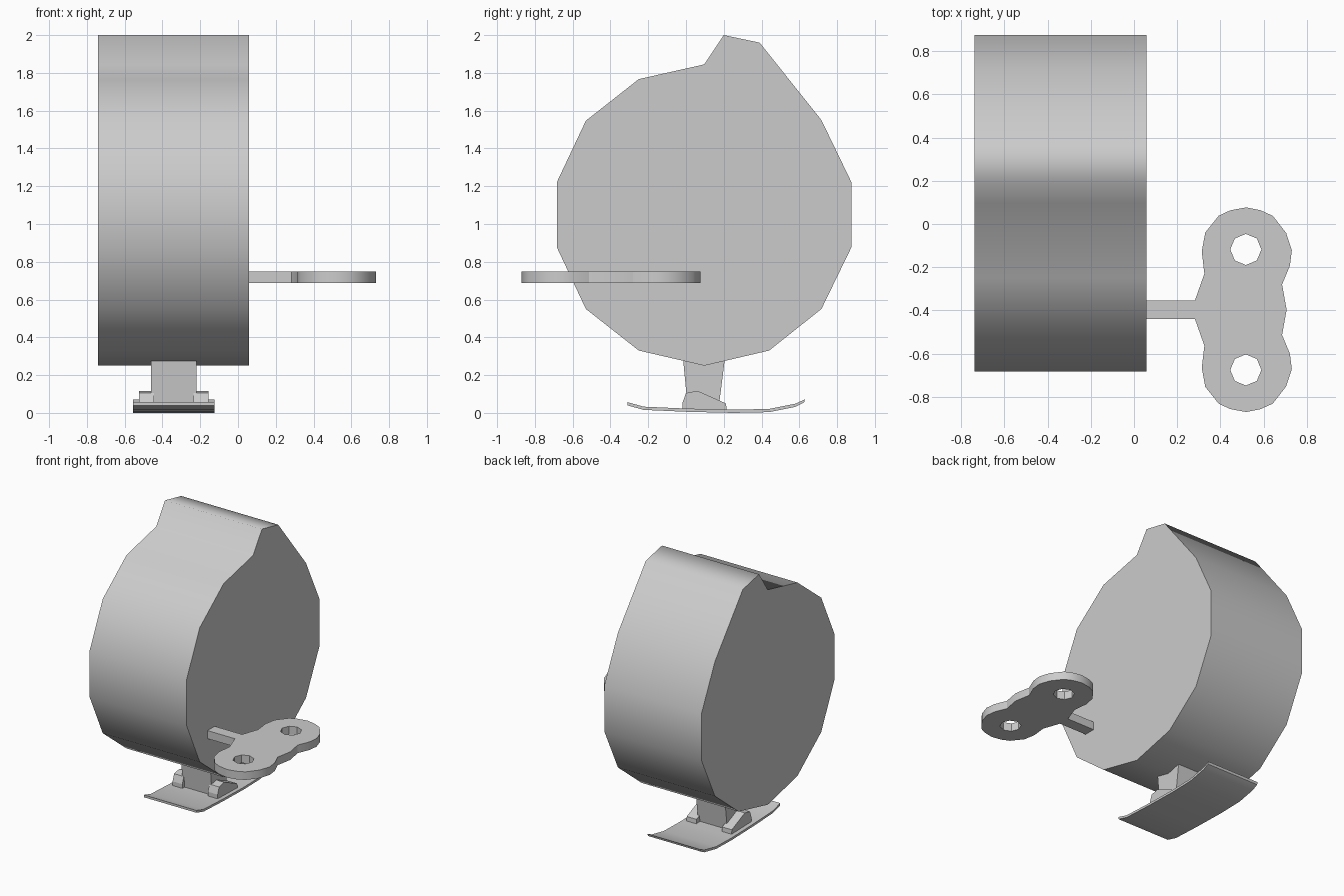
import bpy, bmesh, math

if "Cube" in bpy.data.objects:
    bpy.data.objects.remove(bpy.data.objects["Cube"])


def smooth(obj, degrees):
    bpy.ops.object.select_all(action='DESELECT')
    obj.select_set(True)
    bpy.context.view_layer.objects.active = obj
    bpy.ops.object.shade_smooth_by_angle(angle=math.radians(degrees))


def finish(bm, name, degrees=None):
    bmesh.ops.recalc_face_normals(bm, faces=bm.faces)
    mesh = bpy.data.meshes.new(name)
    bm.to_mesh(mesh)
    bm.free()
    obj = bpy.data.objects.new(name, mesh)
    bpy.context.collection.objects.link(obj)
    if degrees:
        smooth(obj, degrees)
    return obj


def side_prism(name, profile, x0, x1, degrees=None):
    """Extrude a (y, z) profile along x."""
    bm = bmesh.new()
    face = bm.faces.new([bm.verts.new((x0, y, z)) for y, z in profile])
    ext = bmesh.ops.extrude_face_region(bm, geom=[face])
    moved = [v for v in ext['geom'] if isinstance(v, bmesh.types.BMVert)]
    bmesh.ops.translate(bm, vec=(x1 - x0, 0, 0), verts=moved)
    return finish(bm, name, degrees)


# Drum body with a raised crest
side_prism("drum_body", [
    (0.2, 2.0), (0.39, 1.96), (0.717, 1.55), (0.875, 1.223), (0.875, 0.875),
    (0.717, 0.55), (0.44, 0.33), (0.097, 0.25), (-0.25, 0.33), (-0.53, 0.55),
    (-0.683, 0.875), (-0.683, 1.223), (-0.53, 1.547), (-0.25, 1.767),
    (0.097, 1.845)], -0.74, 0.057, 80)

# Leg
side_prism("leg", [(-0.015, 0.28), (0.01, 0.02), (0.172, 0.02), (0.205, 0.28)],
           -0.46, -0.22)

# Foot plate with upturned ends
sole = [(-0.31, 0.04), (-0.225, 0.016), (0, 0.006), (0.25, 0.0), (0.44, 0.004),
        (0.58, 0.032), (0.625, 0.055)]
side_prism("foot_plate", sole + [(y + (0.005 if y > 0.6 else 0), z + 0.017)
                                 for y, z in reversed(sole)],
           -0.557, -0.125, 40)

# Ankle brackets either side of the leg
for side in (-1, 1):
    a, b = -0.34 + side * 0.105, -0.34 + side * 0.185
    side_prism("ankle_bracket", [(-0.018, 0.015), (-0.018, 0.055), (0, 0.105),
                                 (0.06, 0.117), (0.212, 0.05), (0.215, 0.015)],
               min(a, b), max(a, b))

# Wind-up key: mirrored outline with two octagonal holes
MID = -0.397
half = [(0.05, 0.042), (0.282, 0.042), (0.326, 0.167), (0.314, 0.27),
        (0.33, 0.357), (0.392, 0.435), (0.445, 0.46), (0.52, 0.474),
        (0.585, 0.461), (0.643, 0.435), (0.705, 0.355), (0.731, 0.275),
        (0.722, 0.203), (0.686, 0.117)]
outline = [(x, MID + d) for x, d in half] + [(0.707, MID)]
outline += [(x, MID - d) for x, d in reversed(half)]
loops = [outline]
for s in (-1, 1):
    loops.append([(0.518 + 0.072 * math.sin(i * math.pi / 4),
                   MID + s * 0.279 + 0.072 * math.cos(i * math.pi / 4))
                  for i in range(8)])
curve = bpy.data.curves.new("key_outline", 'CURVE')
curve.dimensions = '2D'
curve.fill_mode = 'BOTH'
curve.extrude = 0.03
for loop in loops:
    spline = curve.splines.new('POLY')
    spline.points.add(len(loop) - 1)
    for p, (x, y) in zip(spline.points, loop):
        p.co = (x, y, 0, 1)
    spline.use_cyclic_u = True
tmp = bpy.data.objects.new("key_outline", curve)
bpy.context.collection.objects.link(tmp)
dg = bpy.context.evaluated_depsgraph_get()
mesh = bpy.data.meshes.new_from_object(tmp.evaluated_get(dg))
bm = bmesh.new()
bm.from_mesh(mesh)
bmesh.ops.remove_doubles(bm, verts=bm.verts, dist=0.0005)
bpy.data.objects.remove(tmp)
key = finish(bm, "winding_key", 30)
key.location.z = 0.718
